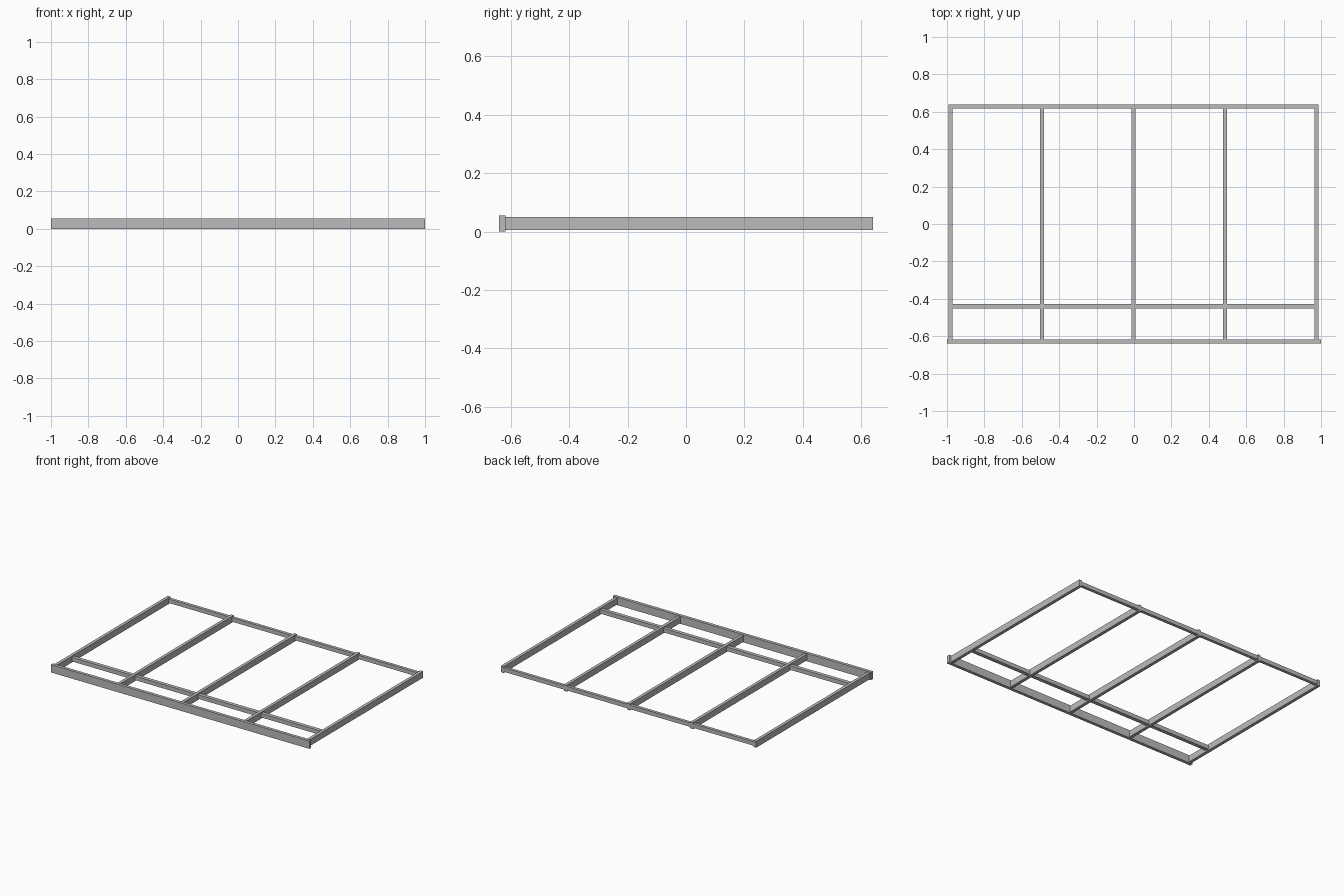
import bpy

# Remove the default cube
cube = bpy.data.objects.get("Cube")
if cube:
    bpy.data.objects.remove(cube, do_unlink=True)

# Single flat grey finish
grey = bpy.data.materials.new("plain_grey")
grey.use_nodes = True
colour = (0.5, 0.5, 0.5, 1)
grey.diffuse_color = colour
grey.node_tree.nodes["Principled BSDF"].inputs["Base Color"].default_value = colour


def beam(name, x, y, z):
    """Box beam spanning the (min, max) range on each axis."""
    spans = (x, y, z)
    bpy.ops.mesh.primitive_cube_add(size=1, location=[(a + b) / 2 for a, b in spans])
    obj = bpy.context.object
    obj.name = name
    obj.scale = [b - a for a, b in spans]
    bpy.ops.object.transform_apply(location=False, rotation=False, scale=True)
    obj.data.materials.append(grey)
    return obj


HALF_DEPTH = 0.64
THICK = 0.022
CENTRE = -0.003          # joists sit slightly off centre
JOIST_Z = (0.006, 0.05)
RAIL_Z = (0.014, 0.042)
front_inner = -HALF_DEPTH + THICK

# Tall front beam
beam("front_beam", (-1, 1), (-HALF_DEPTH, front_inner), (0, 0.055))

# Side beams and joists running front to back
names = ["right_side_beam", "right_joist", "middle_joist", "left_joist", "left_side_beam"]
for i, name in enumerate(names):
    x = CENTRE + (i - 2) * 0.489
    beam(name, (x - THICK / 2, x + THICK / 2), (front_inner, HALF_DEPTH), JOIST_Z)

# Slim rails between the joists, leaving joist ends proud
for row, y in (("back", (HALF_DEPTH - THICK, HALF_DEPTH - 0.001)), ("cross", (-0.453, -0.427))):
    for i in range(4):
        x = CENTRE + (i - 2) * 0.489
        beam(f"{row}_rail_{i + 1}", (x + THICK / 2, x + 0.489 - THICK / 2), y, RAIL_Z)
